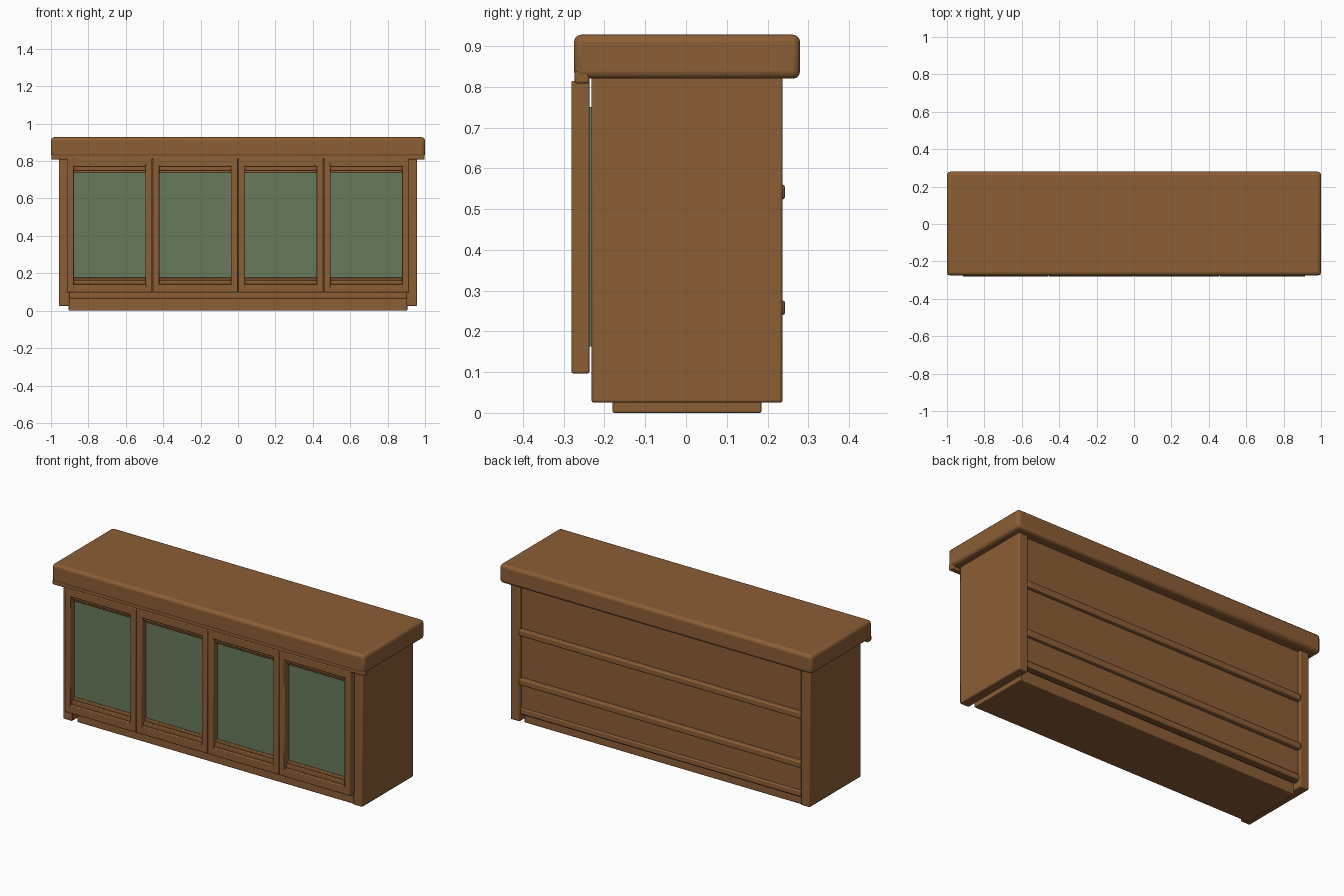
import bpy

if "Cube" in bpy.data.objects:
    bpy.data.objects.remove(bpy.data.objects["Cube"])


def material(name, rgb):
    m = bpy.data.materials.new(name)
    m.diffuse_color = (*rgb, 1)
    m.use_nodes = True
    m.node_tree.nodes["Principled BSDF"].inputs["Base Color"].default_value = m.diffuse_color
    return m


wood = material("brown_wood", (0.26, 0.112, 0.036))
glass = material("green_glass", (0.142, 0.195, 0.108))


def box(name, x, y, z, mat=wood, bevel=0.006, segments=2):
    """Bevelled box from (min, max) ranges on each axis."""
    bpy.ops.mesh.primitive_cube_add(
        size=1, location=[(a + b) / 2 for a, b in (x, y, z)])
    ob = bpy.context.object
    ob.name = name
    ob.scale = [b - a for a, b in (x, y, z)]
    bpy.ops.object.transform_apply(location=False, rotation=False, scale=True)
    ob.data.materials.append(mat)
    if bevel:
        mod = ob.modifiers.new("rounded_edges", 'BEVEL')
        mod.width = bevel
        mod.segments = segments
        bpy.ops.object.shade_smooth_by_angle()
    return ob


# Counter top with a trim strip under its front edge
box("counter_top", (-1, 1), (-0.275, 0.28), (0.82, 0.928), bevel=0.018, segments=3)
box("front_trim", (-0.998, 0.998), (-0.273, -0.237), (0.808, 0.84))

# Carcass
for side, label in ((-1, "left"), (1, "right")):
    box(label + "_side_panel", tuple(sorted((side * 0.9, side * 0.958))),
        (-0.232, 0.237), (0.025, 0.825))
box("back_panel", (-0.91, 0.91), (0.195, 0.218), (0.06, 0.825), bevel=0)
box("bottom_board", (-0.905, 0.905), (-0.225, 0.228), (0.065, 0.1))
box("plinth", (-0.905, 0.905), (-0.18, 0.185), (0.0, 0.07), bevel=0.004)

# Shelves whose rear edges show as rails on the back
for i, z in enumerate((0.258, 0.542)):
    box(f"shelf_{i + 1}", (-0.902, 0.902), (-0.2, 0.243), (z - 0.018, z + 0.018))

# Four framed doors with glass panes
front = (-0.281, -0.237)
width = 0.4575
for i in range(4):
    x0 = -0.915 + i * width
    x1 = x0 + width
    n = f"door_{i + 1}_"
    xi = (x0 + 0.037, x1 - 0.037)
    box(n + "left_stile", (x0 + 0.001, xi[0]), front, (0.097, 0.815), bevel=0.004)
    box(n + "right_stile", (xi[1], x1 - 0.001), front, (0.097, 0.815), bevel=0.004)
    inner = (xi[0] - 0.005, xi[1] + 0.005)
    for label, outer, bead, slip in (
            ("top", (0.77, 0.815), (0.75, 0.772), (0.735, 0.752)),
            ("bottom", (0.097, 0.142), (0.14, 0.163), (0.161, 0.178))):
        box(n + label + "_rail", inner, front, outer, bevel=0.004)
        box(n + label + "_bead", inner, (-0.264, -0.237), bead, bevel=0.004)
        box(n + label + "_slip", inner, (-0.252, -0.237), slip, bevel=0.004)
    box(n + "pane", (xi[0] - 0.01, xi[1] + 0.01), (-0.24, -0.232),
        (0.163, 0.75), glass, bevel=0)
